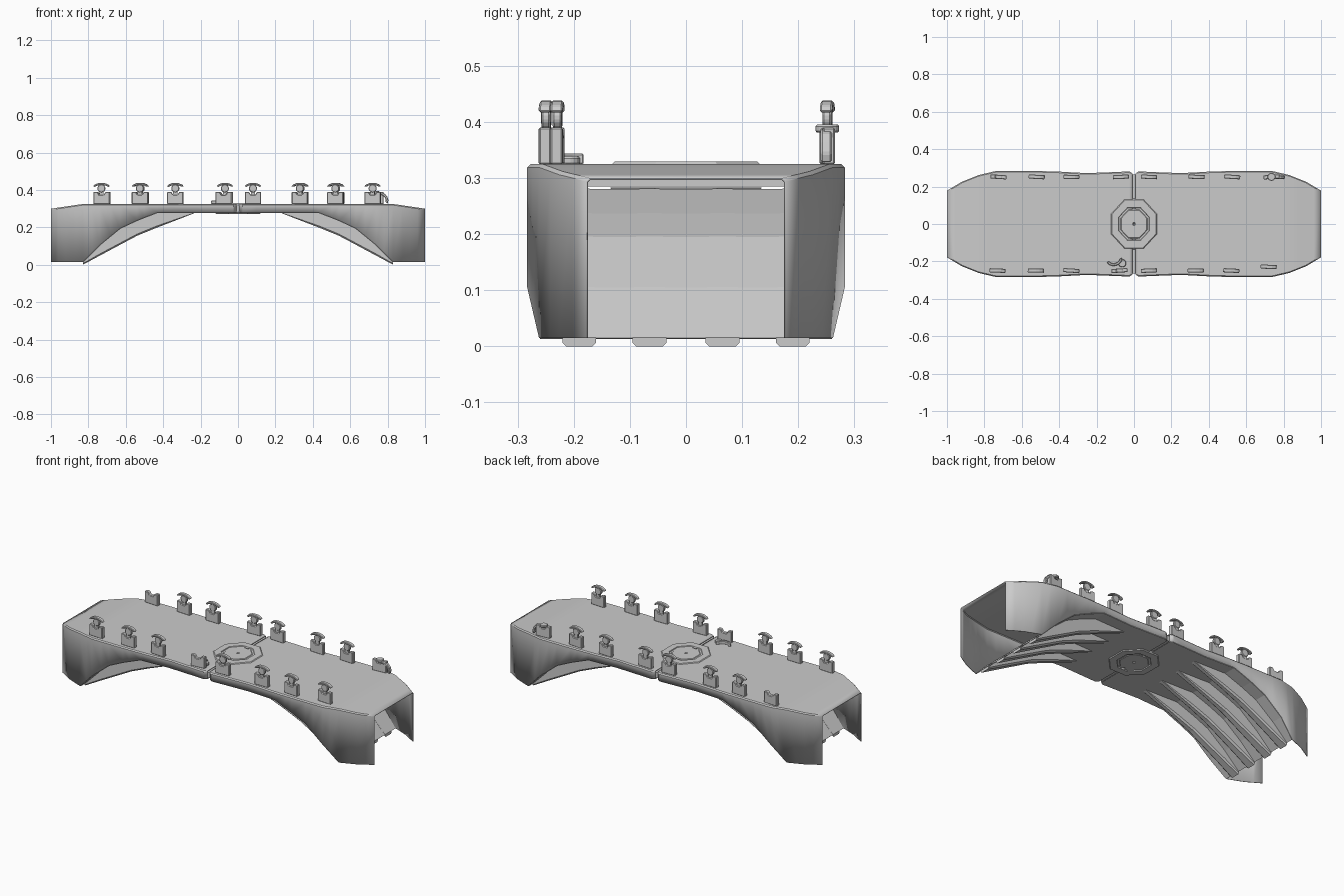
import bpy, bmesh, math, random
from mathutils import Matrix, Vector

if "Cube" in bpy.data.objects:
    bpy.data.objects.remove(bpy.data.objects["Cube"])

random.seed(4)

def finish(name, bm, thickness=0, bevel=0, mirror=False, smooth=False):
    bmesh.ops.recalc_face_normals(bm, faces=bm.faces)
    me = bpy.data.meshes.new(name)
    bm.to_mesh(me)
    bm.free()
    ob = bpy.data.objects.new(name, me)
    bpy.context.collection.objects.link(ob)
    if thickness:
        m = ob.modifiers.new("thickness", 'SOLIDIFY')
        m.thickness, m.offset = thickness, -1
    if bevel:
        m = ob.modifiers.new("bevel", 'BEVEL')
        m.width, m.segments = bevel, 1
    if mirror:
        ob.modifiers.new("mirror", 'MIRROR')
    if smooth:
        bpy.ops.object.select_all(action='DESELECT')
        ob.select_set(True)
        bpy.context.view_layer.objects.active = ob
        bpy.ops.object.shade_smooth_by_angle(angle=math.radians(25))
    return ob

def interp(table, x):
    for (a, va), (b, vb) in zip(table, table[1:]):
        if x <= b:
            return va + (vb - va) * max(0, x - a) / (b - a)
    return table[-1][1]

def prism(name, pts, depth, mat=Matrix(), bevel=0):
    """xz outline extruded along y, centred on y = 0"""
    bm = bmesh.new()
    f = bm.faces.new([bm.verts.new((x, -depth / 2, z)) for x, z in pts])
    r = bmesh.ops.extrude_face_region(bm, geom=[f])
    bmesh.ops.translate(bm, vec=(0, depth, 0),
                        verts=[v for v in r['geom'] if isinstance(v, bmesh.types.BMVert)])
    bm.transform(mat)
    return finish(name, bm, bevel=bevel)

def loft(name, sections, closed, **kw):
    bm = bmesh.new()
    rows = [[bm.verts.new(p) for p in s] for s in sections]
    n = len(rows[0])
    for a, b in zip(rows, rows[1:]):
        for i in range(n if closed else n - 1):
            j = (i + 1) % n
            bm.faces.new((a[i], a[j], b[j], b[i]))
    if closed:
        bm.faces.new(rows[0])
        bm.faces.new(rows[-1][::-1])
    bmesh.ops.remove_doubles(bm, verts=bm.verts, dist=0.0005)
    return finish(name, bm, **kw)

# Plan outline, arch edge and rib edge of one half
EDGE = [(0.008, 0.27), (0.025, 0.281), (0.1, 0.278), (0.25, 0.272), (0.4, 0.28), (0.5, 0.283),
        (0.74, 0.283), (0.83, 0.262), (0.92, 0.226), (1.0, 0.178)]
ARCH = [(0, 0.28), (0.43, 0.28), (0.54, 0.237), (0.63, 0.195), (0.74, 0.105), (0.83, 0.015), (1, 0.015)]
RIB = [(0.23, 0.277), (0.43, 0.2), (0.54, 0.155), (0.69, 0.075), (0.83, 0.0)]
TOP = [(0, 0.325), (0.83, 0.325), (1, 0.3)]
xs = sorted({x for x, _ in EDGE} | {x for x, _ in ARCH if x > 0} | {0.68, 0.78, 0.88, 0.96})

# Deck with both side walls, open at the ends
secs = []
for x in xs:
    y, t, b = interp(EDGE, x), interp(TOP, x), interp(ARCH, x)
    secs.append([(x, -y, b), (x, -y, t - 0.006), (x, -y + 0.006, t),
                 (x, y - 0.006, t), (x, y, t - 0.006), (x, y, b)])
loft("deck_and_walls", secs, False, thickness=0.004, mirror=True, smooth=True)

# Arched underside sheet
loft("arch_underside", [[(x, s * (interp(EDGE, x) - 0.002), interp(ARCH, x)) for s in (1, -1)]
                        for x in xs if x <= 0.831], False, thickness=0.003, mirror=True)

# Tapered ribs below the arch
for yc in (-0.19, -0.065, 0.065, 0.19):
    secs = []
    for x in (0.23, 0.43, 0.54, 0.63, 0.69, 0.74, 0.83):
        t, b = interp(ARCH, x) + 0.001, interp(RIB, x)
        w = 0.012 + 0.018 * (x - 0.23) / 0.6
        c = min(0.009, (t - b) * 0.4)
        secs.append([(x, yc - w, t), (x, yc - w, b + c), (x, yc - w + c, b),
                     (x, yc + w - c, b), (x, yc + w, b + c), (x, yc + w, t)])
    loft("arch_rib", secs, True, mirror=True)

# Recessed strip in the centre seam
prism("centre_seam", [(-0.02, 0.285), (0.02, 0.285), (0.02, 0.316), (-0.02, 0.316)], 0.53)

# Eight-sided medallion, above and below the deck
def octagon(name, r0, r1, z, h):
    bm = bmesh.new()
    def ring(r, zz):
        return [bm.verts.new((r * math.sin(k * math.pi / 4 + math.pi / 8) * 0.98,
                              r * math.cos(k * math.pi / 4 + math.pi / 8) * 1.06, zz)) for k in range(8)]
    a, b, c, d = ring(r1, z), ring(r1 - 0.008, z + h), ring(r0 + 0.004, z + h), ring(r0, z)
    for p, q in ((a, b), (b, c), (c, d), (d, a)):
        for i in range(8):
            j = (i + 1) % 8
            bm.faces.new((p[i], p[j], q[j], q[i]))
    finish(name, bm)

for side, z, h in (("top", 0.322, 0.007), ("bottom", 0.283, -0.011)):
    octagon(side + "_medallion_ring", 0.087, 0.138, z, h)
    octagon(side + "_medallion_disc", 0.004, 0.083, z, h * 0.8)

# Railing posts, each a notched block with a knob and a crescent cap
POST = [(-0.043, 0), (0.043, 0), (0.043, 0.066), (0.022, 0.066), (0.012, 0.05),
        (-0.012, 0.05), (-0.022, 0.066), (-0.043, 0.066)]
KNOB = [(0.022 * math.sin(k * math.pi / 5), 0.022 * math.cos(k * math.pi / 5)) for k in range(10)]
STEM = [(-0.011, 0.045), (0.011, 0.045), (0.011, 0.1), (-0.011, 0.1)]

def crescent(rx, rz, t):
    angs = [math.radians(a) for a in (5, 35, 65, 90, 115, 145, 175)]
    outer = [(rx * math.cos(a), rz * math.sin(a)) for a in angs]
    inner = [((rx - t) * math.cos(a), (rz - t) * math.sin(a)) for a in reversed(angs)]
    return outer + inner

def post(x, y, turn, whole):
    m = Matrix.Translation((x, y, 0.324)) @ Matrix.Rotation(turn, 4, 'Z')
    prism("railing_post", POST, 0.022, m, 0.003)
    if whole:
        prism("post_stem", STEM, 0.012, m)
        prism("post_knob", KNOB, 0.016, m @ Matrix.Translation((0, 0, 0.084)), 0.003)
        prism("post_cap", crescent(0.045, 0.022, 0.012), 0.022,
              m @ Matrix.Translation((0, 0, 0.092)), 0.003)

FRONT = (-0.73, -0.525, -0.335, -0.078, 0.08, 0.33, 0.52, 0.72)
BACK = (-0.725, -0.52, -0.335, -0.07, 0.08, 0.335, 0.525, 0.735)
for i, (xf, xb) in enumerate(zip(FRONT, BACK)):
    post(xf, -0.229 if i == 7 else -0.249, random.uniform(-0.08, 0.08), i != 3)
    post(xb, 0.252, random.uniform(-0.08, 0.08), i not in (0, 7))

# Broken-off caps and knobs
FLAT = Matrix.Rotation(math.radians(-90), 4, 'X')
FALLEN = crescent(0.043, 0.034, 0.014)
prism("fallen_cap", FALLEN, 0.02, Matrix.Translation((-0.105, -0.19, 0.334))
      @ Matrix.Rotation(math.radians(15), 4, 'Z') @ Matrix.Rotation(math.radians(90), 4, 'X'), 0.003)
prism("fallen_knob", KNOB, 0.014, Matrix.Translation((-0.063, -0.21, 0.331)) @ FLAT, 0.003)
prism("leaning_cap", FALLEN, 0.02, Matrix.Translation((0.765, 0.25, 0.352))
      @ Matrix.Rotation(math.radians(40), 4, 'Y'), 0.003)
prism("loose_knob", KNOB, 0.014, Matrix.Translation((0.735, 0.252, 0.388)) @ FLAT, 0.003)
